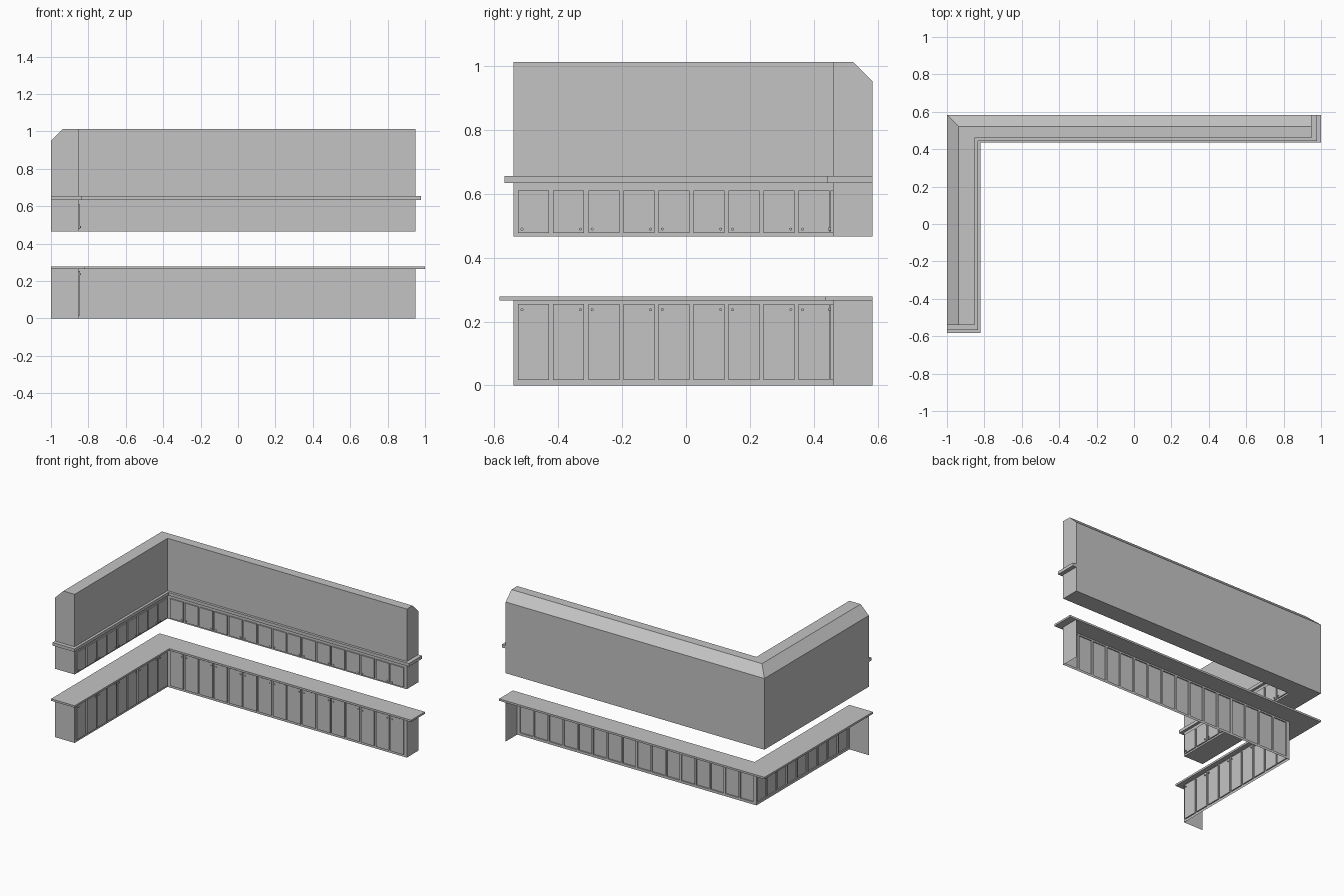
import bpy
import bmesh
from mathutils import Matrix, Vector

cube = bpy.data.objects.get("Cube")
if cube:
    bpy.data.objects.remove(cube, do_unlink=True)

grey = bpy.data.materials.new("plain_grey")
grey.use_nodes = True
grey.diffuse_color = (0.55, 0.55, 0.55, 1)
grey.node_tree.nodes["Principled BSDF"].inputs["Base Color"].default_value = (0.55, 0.55, 0.55, 1)

LEFT, BACK = -1.0, 0.584          # outer sides of the L
END_Y, END_X = -0.54, 0.95        # cabinet ends
FACE_X, FACE_Y = -0.853, 0.46     # cabinet fronts
DOOR_OUT, KNOB_OUT = 0.008, 0.006


def finish(name, bm):
    mesh = bpy.data.meshes.new(name)
    bm.to_mesh(mesh)
    bm.free()
    mesh.materials.append(grey)
    obj = bpy.data.objects.new(name, mesh)
    bpy.context.collection.objects.link(obj)
    return obj


def sweep_l(name, section, end_y, end_x):
    """Sweep a section of (x inset, y inset, z) along the mitred L."""
    bm = bmesh.new()
    rings = []
    for station in range(3):
        ring = []
        for dx, dy, z in section:
            x = END_X if station == 2 else LEFT + dx
            y = end_y if station == 0 else BACK - dy
            if station == 2:
                x = end_x
            ring.append(bm.verts.new((x, y, z)))
        rings.append(ring)
    n = len(section)
    for a, b in zip(rings, rings[1:]):
        for i in range(n):
            j = (i + 1) % n
            bm.faces.new((a[i], a[j], b[j], b[i]))
    bm.faces.new(rings[0])
    bm.faces.new(rings[2])
    bmesh.ops.recalc_face_normals(bm, faces=bm.faces[:])
    return finish(name, bm)


def slab(name, face_x, face_y, z0, z1, end_y, end_x):
    dx, dy = face_x - LEFT, BACK - face_y
    sweep_l(name, [(0, 0, z0), (dx, dy, z0), (dx, dy, z1), (0, 0, z1)], end_y, end_x)


class Run:
    """A straight cabinet front: u runs along it, out points to the room."""

    def __init__(self, name, origin, along, out, length, first, pitch, width, count, odd_right):
        self.name, self.origin = name, Vector(origin)
        self.along, self.out, self.length = Vector(along), Vector(out), length
        self.spans = [(first + i * pitch, first + i * pitch + width) for i in range(count)]
        self.odd_right = odd_right

    def point(self, u, d, z):
        return self.origin + self.along * u + self.out * d + Vector((0, 0, z))

    def quad(self, bm, corners):
        bm.faces.new([bm.verts.new(self.point(*c)) for c in corners])

    def flat(self, bm, u0, u1, z0, z1, d=0):
        self.quad(bm, [(u0, d, z0), (u1, d, z0), (u1, d, z1), (u0, d, z1)])

    def doors(self, level, z0, z1):
        """Raised doors, hollow behind."""
        bm = bmesh.new()
        for a, b in self.spans:
            self.flat(bm, a, b, z0, z1, DOOR_OUT)
            rim = [(a, z0), (b, z0), (b, z1), (a, z1)]
            for (u, z), (v, w) in zip(rim, rim[1:] + rim[:1]):
                self.quad(bm, [(u, 0, z), (v, 0, w), (v, DOOR_OUT, w), (u, DOOR_OUT, z)])
        bmesh.ops.remove_doubles(bm, verts=bm.verts[:], dist=1e-5)
        finish(f"{level}_{self.name}_doors", bm)

    def frame(self, level, z0, z1, bottom, top):
        """Thin face frame around the door openings."""
        bm = bmesh.new()
        self.flat(bm, 0, self.length, bottom, z0)
        self.flat(bm, 0, self.length, z1, top)
        starts = [0] + [b for a, b in self.spans]
        stops = [a for a, b in self.spans] + [self.length]
        for a, b in zip(starts, stops):
            self.flat(bm, a, b, z0, z1)
        finish(f"{level}_{self.name}_frame", bm)

    def knobs(self, level, z):
        bm = bmesh.new()
        turn = self.out.to_track_quat('Z', 'Y').to_matrix().to_4x4()
        for i, (a, b) in enumerate(self.spans):
            u = b - 0.012 if (i % 2 == 0) == self.odd_right else a + 0.012
            spot = self.point(u, DOOR_OUT + KNOB_OUT / 2, z)
            bmesh.ops.create_cone(bm, cap_ends=True, segments=12, radius1=0.0045,
                                  radius2=0.0045, depth=KNOB_OUT,
                                  matrix=Matrix.Translation(spot) @ turn)
        finish(f"{level}_{self.name}_knobs", bm)


# Upper block with chamfered outer top edge
dx, dy, c = FACE_X - LEFT, BACK - FACE_Y, 0.062
sweep_l("upper_block", [(0, 0, 0.466), (dx, dy, 0.466), (dx, dy, 1.012),
                        (c, c, 1.012), (0, 0, 0.951)], END_Y, END_X)

# Ledge and countertop
slab("upper_ledge", -0.835, 0.443, 0.634, 0.655, -0.567, 0.978)
slab("countertop", -0.822, 0.435, 0.265, 0.278, -0.584, 1.0)

# Cabinet fronts of both runs
side_run = Run("side_run", (FACE_X, END_Y, 0), (0, 1, 0), (1, 0, 0),
               FACE_Y - END_Y, 0.015, 0.1097, 0.097, 9, False)
back_run = Run("back_run", (FACE_X, FACE_Y, 0), (1, 0, 0), (0, -1, 0),
               END_X - FACE_X, 0.025, 0.1107, 0.098, 16, True)
for run in (side_run, back_run):
    run.frame("lower", 0.017, 0.255, 0, 0.265)
    run.doors("lower", 0.017, 0.255)
    run.knobs("lower", 0.237)
    run.doors("upper", 0.477, 0.61)
    run.knobs("upper", 0.489)

# Thin end panels of the open-backed lower cabinets
for name, a, b in (("side_end_panel", (LEFT, END_Y), (FACE_X, END_Y)),
                   ("back_end_panel", (END_X, FACE_Y), (END_X, BACK))):
    bm = bmesh.new()
    bm.faces.new([bm.verts.new((*p, z)) for p, z in ((a, 0), (b, 0), (b, 0.265), (a, 0.265))])
    finish(name, bm)
